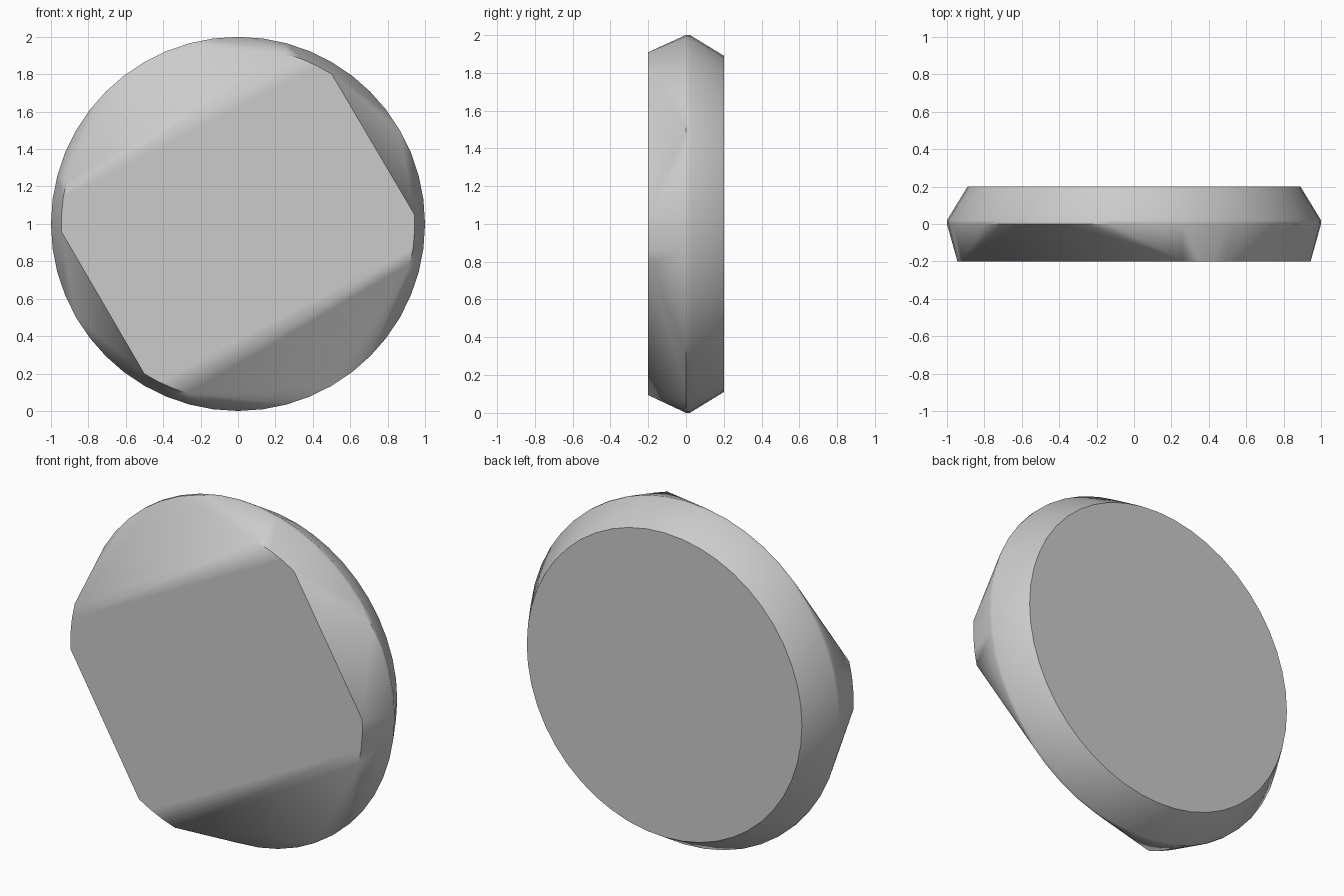
import bpy
import bmesh
import math

cube = bpy.data.objects.get("Cube")
if cube:
    bpy.data.objects.remove(cube, do_unlink=True)

SEGMENTS = 48
RIM_RADIUS = 1.0
BACK_RADIUS = 0.89
FRONT_RADIUS = 0.945
HALF_DEPTH = 0.2


def ring_point(bm, radius, degrees, y):
    a = math.radians(degrees)
    bm.verts.new((radius * math.cos(a), y, 1 + radius * math.sin(a)))


# Grey stone-like material
grey = bpy.data.materials.new("plain grey")
grey.use_nodes = True
colour = (0.6, 0.6, 0.6, 1)
grey.diffuse_color = colour
grey.node_tree.nodes["Principled BSDF"].inputs["Base Color"].default_value = colour

bm = bmesh.new()

# Narrow double rim and smaller flat back
for radius, y in ((RIM_RADIUS, 0), (RIM_RADIUS, 0.02), (BACK_RADIUS, HALF_DEPTH)):
    for i in range(SEGMENTS):
        ring_point(bm, radius, 360 * i / SEGMENTS, y)

# Front face: four short arcs joined by straight cuts
for start, end in ((58, 74), (166, 182.5), (238, 253.5), (347, 363)):
    for i in range(4):
        ring_point(bm, FRONT_RADIUS, start + (end - start) * i / 3, -HALF_DEPTH)

# Wrap the rings in one faceted skin
bmesh.ops.convex_hull(bm, input=bm.verts)
bmesh.ops.dissolve_limit(bm, angle_limit=math.radians(0.5),
                         verts=bm.verts, edges=bm.edges)
bmesh.ops.recalc_face_normals(bm, faces=bm.faces)

mesh = bpy.data.meshes.new("faceted_disc")
bm.to_mesh(mesh)
bm.free()
mesh.materials.append(grey)
disc = bpy.data.objects.new("faceted_disc", mesh)
bpy.context.collection.objects.link(disc)

# Soft rim, crisp caps
bpy.ops.object.select_all(action='DESELECT')
disc.select_set(True)
bpy.context.view_layer.objects.active = disc
bpy.ops.object.shade_smooth_by_angle(angle=math.radians(32))
